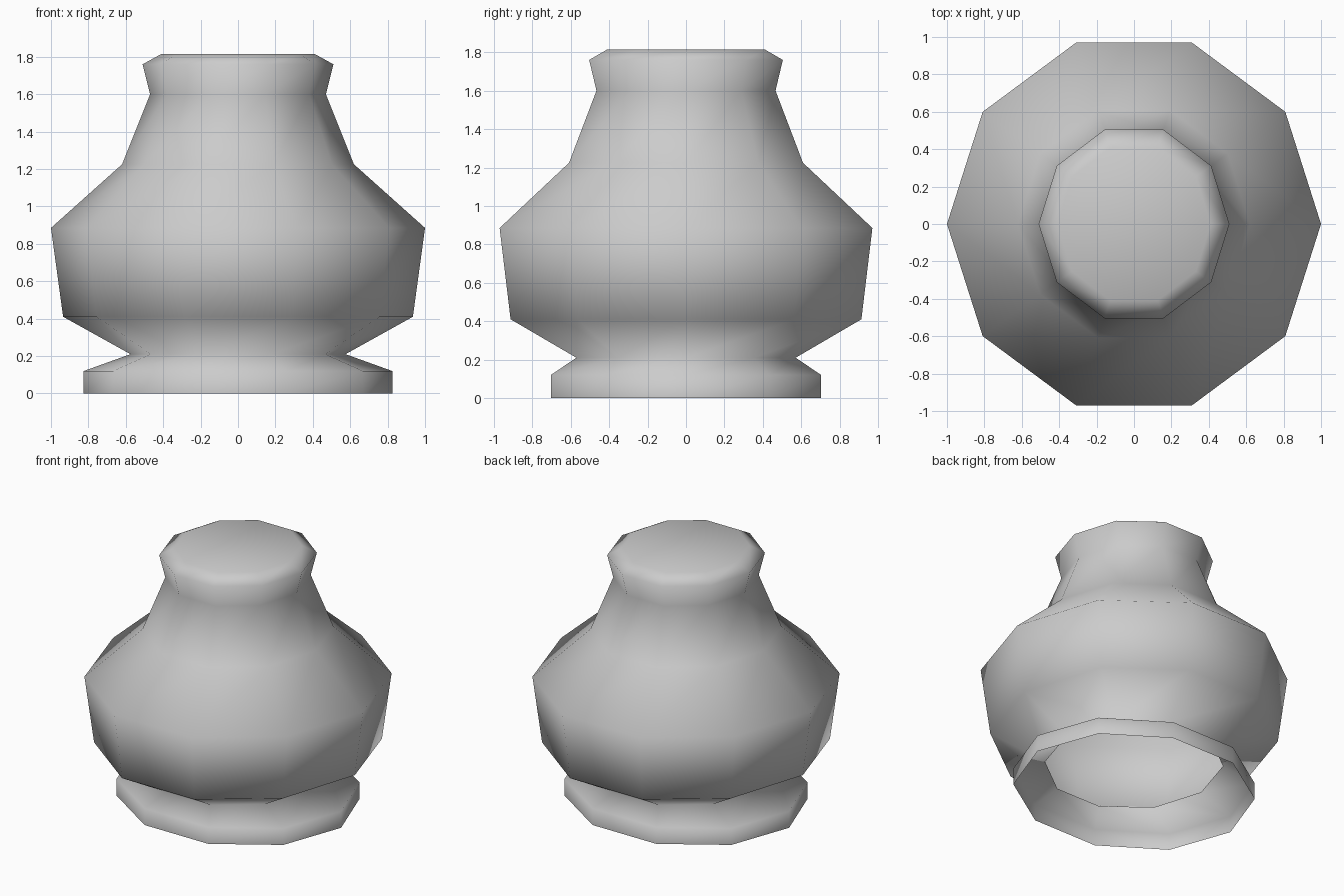
import bpy
import bmesh
from math import cos, sin, tau

cube = bpy.data.objects.get("Cube")
if cube:
    bpy.data.objects.remove(cube, do_unlink=True)

SIDES = 10

# Rings from the foot to the lip: height, half width along x, half width along y
RINGS = [
    (0.0, 0.825, 0.74),    # foot
    (0.12, 0.825, 0.74),
    (0.21, 0.575, 0.60),   # waist
    (0.41, 0.935, 0.96),   # belly
    (0.885, 1.0, 1.02),
    (1.225, 0.62, 0.64),   # shoulder
    (1.60, 0.47, 0.49),    # neck
    (1.76, 0.51, 0.53),    # lip
    (1.815, 0.41, 0.43),
]


def make_material(name, color):
    mat = bpy.data.materials.new(name)
    mat.use_nodes = True
    mat.diffuse_color = color
    mat.node_tree.nodes["Principled BSDF"].inputs["Base Color"].default_value = color
    return mat


def make_lathe(name, rings, mat):
    """Join stacked rings into a shell, open below and closed on top."""
    bm = bmesh.new()
    loops = [[bm.verts.new((rx * cos(tau * i / SIDES), ry * sin(tau * i / SIDES), z))
              for i in range(SIDES)] for z, rx, ry in rings]
    for low, high in zip(loops, loops[1:]):
        for i in range(SIDES):
            j = (i + 1) % SIDES
            bm.faces.new((low[i], low[j], high[j], high[i]))
    bm.faces.new(loops[-1])
    for face in bm.faces:
        face.smooth = True
    mesh = bpy.data.meshes.new(name)
    bm.to_mesh(mesh)
    bm.free()
    mesh.materials.append(mat)
    obj = bpy.data.objects.new(name, mesh)
    bpy.context.collection.objects.link(obj)
    return obj


# Vase shell with its flat lid
make_lathe("vase", RINGS, make_material("light_grey", (0.6, 0.6, 0.6, 1.0)))
